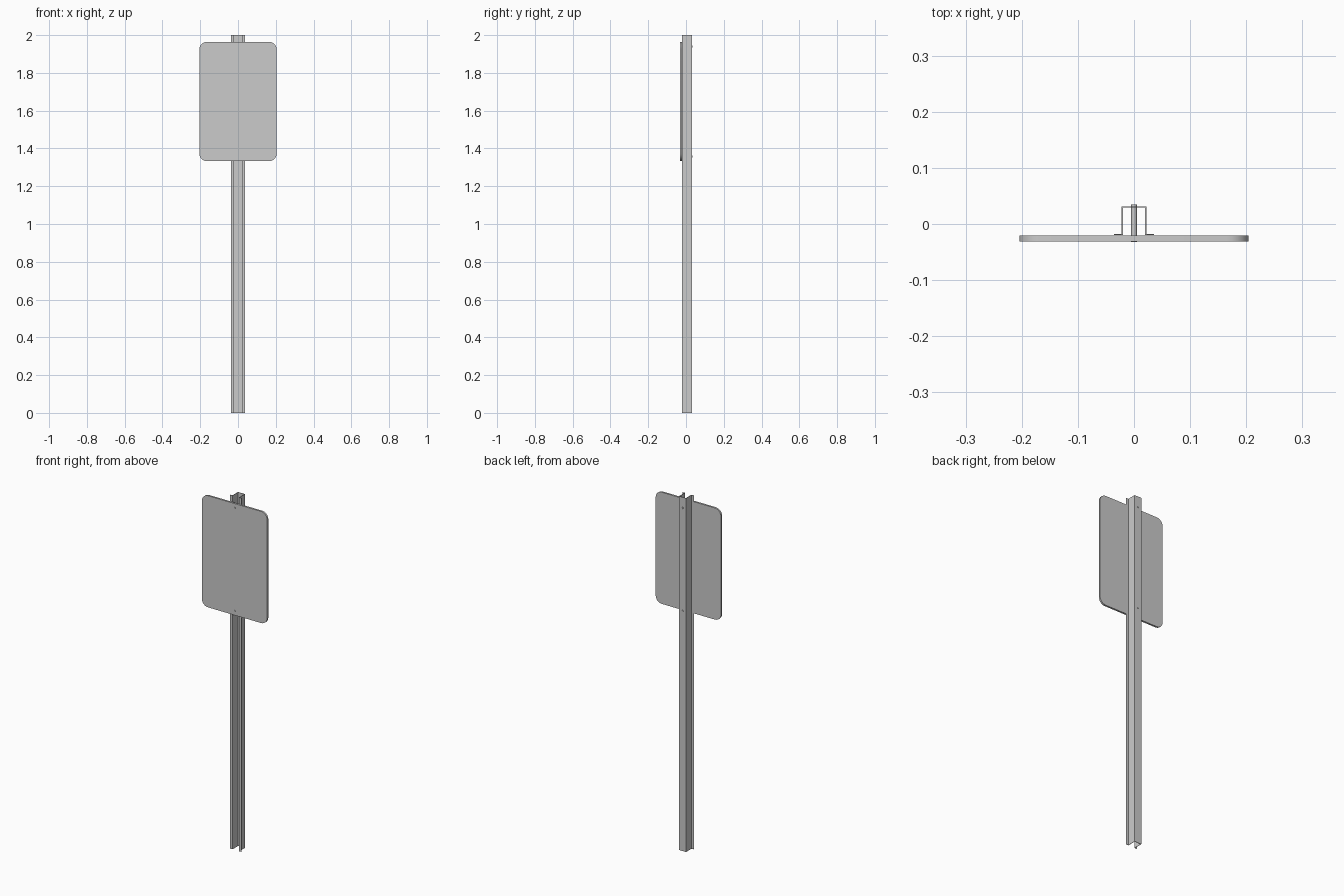
import bpy, bmesh, math

if "Cube" in bpy.data.objects:
    bpy.data.objects.remove(bpy.data.objects["Cube"])


def extrude_outline(name, points, direction, smooth=False):
    """Fill a closed outline and extrude it along a direction."""
    bm = bmesh.new()
    face = bm.faces.new([bm.verts.new(p) for p in points])
    new = bmesh.ops.extrude_face_region(bm, geom=[face])["geom"]
    verts = [v for v in new if isinstance(v, bmesh.types.BMVert)]
    bmesh.ops.translate(bm, verts=verts, vec=direction)
    bmesh.ops.recalc_face_normals(bm, faces=bm.faces)
    mesh = bpy.data.meshes.new(name)
    bm.to_mesh(mesh)
    bm.free()
    obj = bpy.data.objects.new(name, mesh)
    bpy.context.collection.objects.link(obj)
    if smooth:
        bpy.ops.object.select_all(action='DESELECT')
        obj.select_set(True)
        bpy.context.view_layer.objects.active = obj
        bpy.ops.object.shade_smooth_by_angle(angle=math.radians(35))
    return obj


# Hat-channel post: half profile mirrored across x
T = 0.002
half = [(0.022, 0.031), (0.022, -0.018), (0.036, -0.018),
        (0.036, -0.018 - T), (0.022 - T, -0.018 - T), (0.022 - T, 0.031 - T)]
profile = half + [(-x, y) for x, y in reversed(half)]
extrude_outline("post", [(x, y, 0) for x, y in profile], (0, 0, 2))

# Sign plate with rounded corners
W, Z0, Z1, R, SEG = 0.204, 1.333, 1.964, 0.038, 6
corners = [(W - R, Z1 - R), (R - W, Z1 - R), (R - W, Z0 + R), (W - R, Z0 + R)]
outline = []
for q, (cx, cz) in enumerate(corners):
    for i in range(SEG + 1):
        a = math.pi / 2 * (q + i / SEG)
        outline.append((cx + R * math.cos(a), -0.0205, cz + R * math.sin(a)))
extrude_outline("sign_plate", outline, (0, -0.0105, 0), smooth=True)

# Bolts running through plate and post
for label, z in (("upper", 1.94), ("lower", 1.357)):
    ring = [(0.005 * math.cos(math.tau * i / 12), -0.0325,
             z + 0.005 * math.sin(math.tau * i / 12)) for i in range(12)]
    extrude_outline(label + "_bolt", ring, (0, 0.0675, 0), smooth=True)
